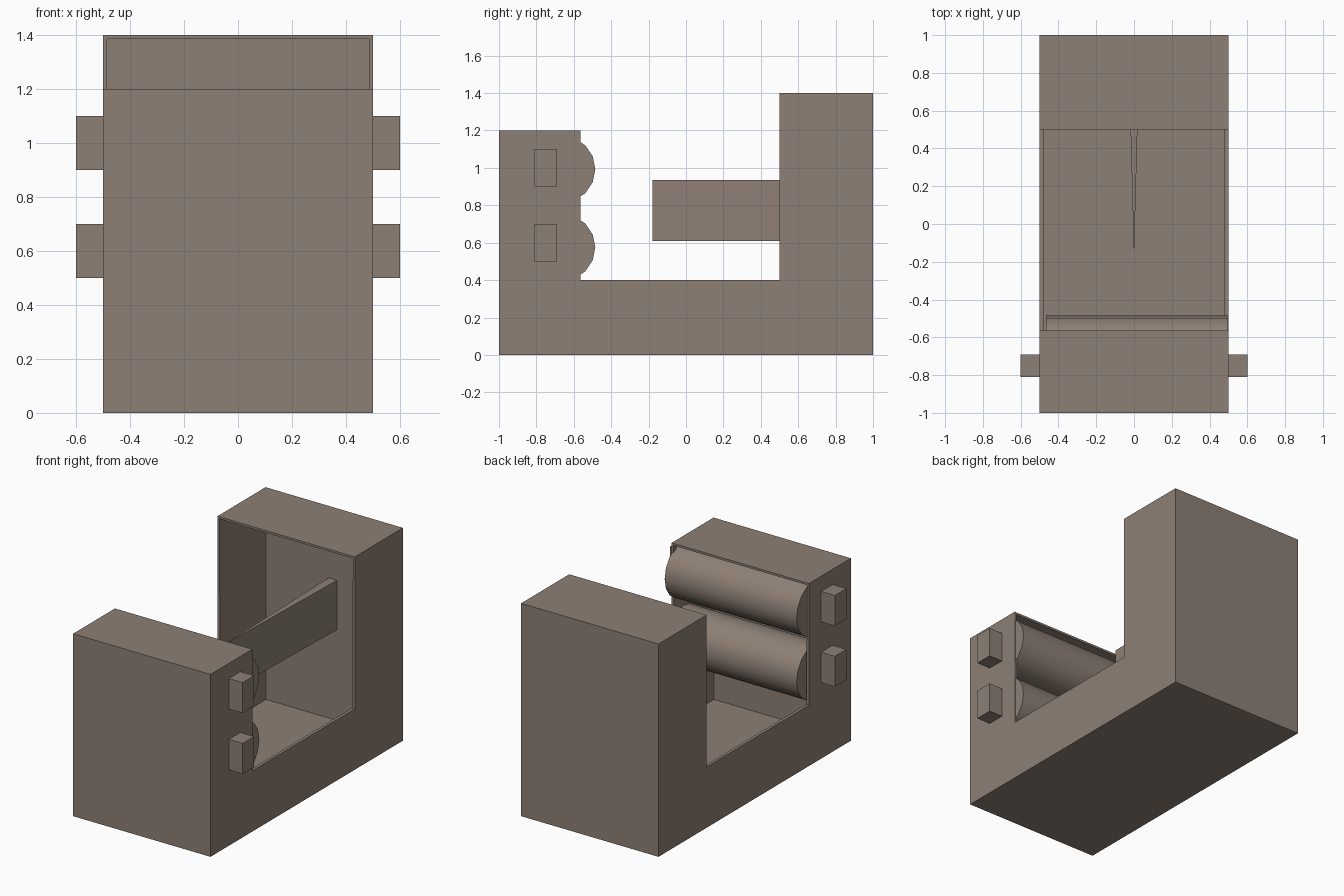
import bpy, bmesh, math
from mathutils import Matrix, Vector

cube = bpy.data.objects.get("Cube")
if cube:
    bpy.data.objects.remove(cube, do_unlink=True)

mat = bpy.data.materials.new("warm taupe")
mat.use_nodes = True
colour = (0.27, 0.215, 0.178, 1)
mat.diffuse_color = colour
mat.node_tree.nodes["Principled BSDF"].inputs["Base Color"].default_value = colour


def finish(name, bm):
    bmesh.ops.recalc_face_normals(bm, faces=bm.faces)
    mesh = bpy.data.meshes.new(name)
    bm.to_mesh(mesh)
    bm.free()
    mesh.materials.append(mat)
    obj = bpy.data.objects.new(name, mesh)
    bpy.context.scene.collection.objects.link(obj)
    return obj


def prism(bm, points, direction):
    """Extrude a closed outline along a vector."""
    face = bm.faces.new([bm.verts.new(p) for p in points])
    new = bmesh.ops.extrude_face_region(bm, geom=[face], use_keep_orig=True)
    verts = [g for g in new["geom"] if isinstance(g, bmesh.types.BMVert)]
    bmesh.ops.translate(bm, verts=verts, vec=direction)


def box(name, low, high):
    bm = bmesh.new()
    prism(bm, [(low[0], low[1], low[2]), (high[0], low[1], low[2]),
               (high[0], high[1], low[2]), (low[0], high[1], low[2])],
          (0, 0, high[2] - low[2]))
    return finish(name, bm)


# U-shaped housing, open along the inside of the U, with thin walls
GAP_FRONT, GAP_BACK, GAP_FLOOR = -0.565, 0.5, 0.4
profile = [(-1, 0), (1, 0), (1, 1.4), (GAP_BACK, 1.4), (GAP_BACK, GAP_FLOOR),
           (GAP_FRONT, GAP_FLOOR), (GAP_FRONT, 1.2), (-1, 1.2)]
bm = bmesh.new()
prism(bm, [(-0.5, y, z) for y, z in profile], (1, 0, 0))
bmesh.ops.recalc_face_normals(bm, faces=bm.faces)


def faces_gap(face):
    c = face.calc_center_median()
    return (abs(face.normal.x) < 0.5 and c.z > 0.3
            and GAP_FRONT - 0.01 < c.y < GAP_BACK + 0.01)


bmesh.ops.delete(bm, geom=[f for f in bm.faces if faces_gap(f)], context="FACES_ONLY")
housing = finish("housing", bm)
wall = housing.modifiers.new("walls", "SOLIDIFY")
wall.thickness = 0.02
wall.offset = -1

# Two rollers lying across the front compartment
for name, z in (("upper_roller", 0.993), ("lower_roller", 0.575)):
    bm = bmesh.new()
    place = Matrix.Translation(Vector((0.015, -0.665, z))) @ Matrix.Rotation(math.pi / 2, 4, "Y")
    bmesh.ops.create_cone(bm, cap_ends=True, segments=16, radius1=0.18,
                          radius2=0.18, depth=0.96, matrix=place)
    roller = finish(name, bm)
    bpy.ops.object.select_all(action="DESELECT")
    roller.select_set(True)
    bpy.context.view_layer.objects.active = roller
    bpy.ops.object.shade_smooth_by_angle(angle=math.radians(40))

# Square axle ends on both sides
for side, sx in (("left", 1), ("right", -1)):
    for level, z in (("upper", 1.0), ("lower", 0.6)):
        xs = sorted((sx * 0.49, sx * 0.6))
        box(f"{level}_axle_{side}", (xs[0], -0.81, z - 0.1), (xs[1], -0.69, z + 0.1))

# Splitting wedge reaching forward from the back wall
bm = bmesh.new()
prism(bm, [(0, -0.18, 0.61), (0.031, 0.985, 0.61), (-0.031, 0.985, 0.61)], (0, 0, 0.325))
finish("wedge", bm)
